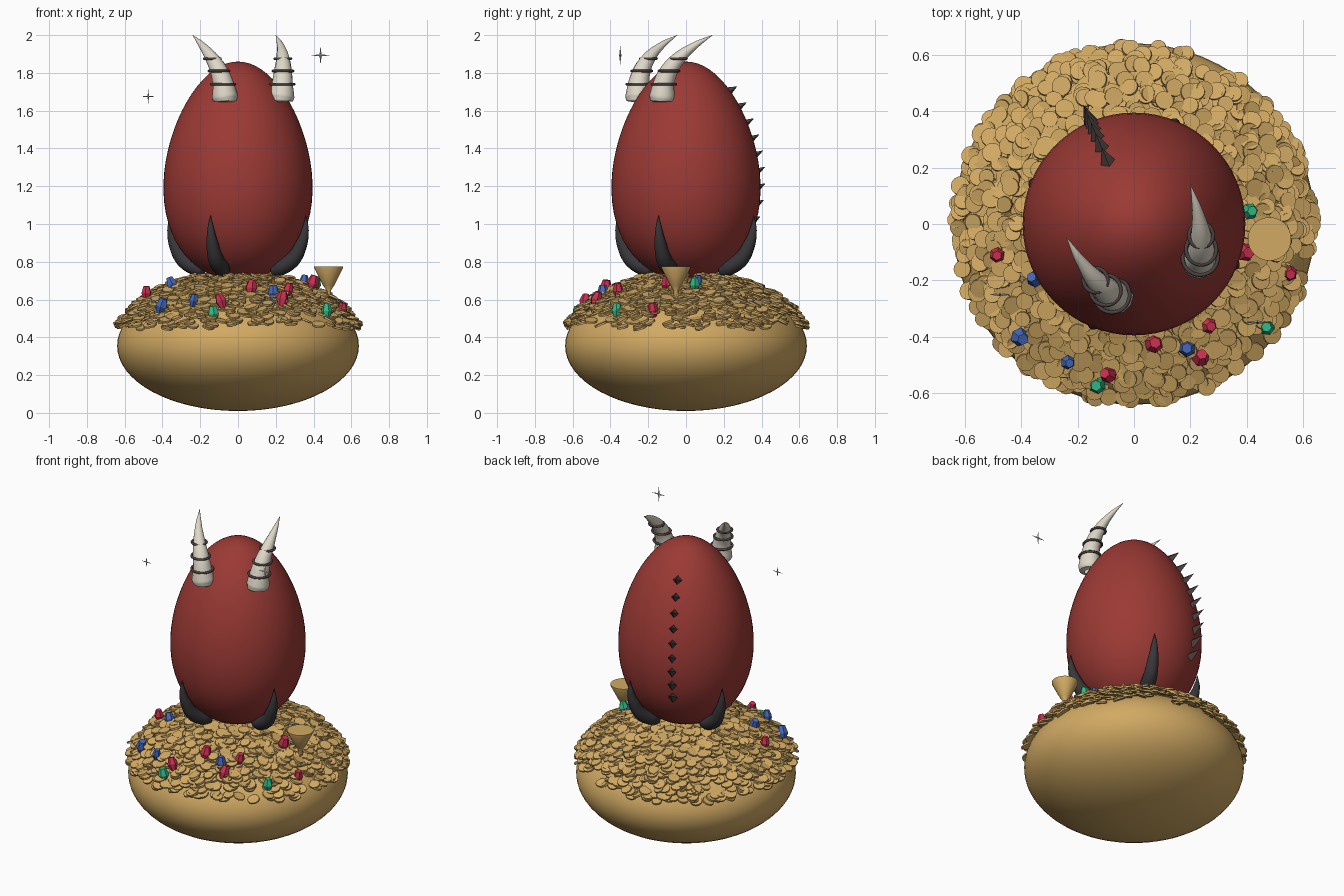
import bpy, bmesh, math, random
from mathutils import Matrix, Vector

random.seed(7)
if "Cube" in bpy.data.objects:
    bpy.data.objects.remove(bpy.data.objects["Cube"])


def material(name, rgb):
    m = bpy.data.materials.new(name)
    m.use_nodes = True
    m.diffuse_color = (*rgb, 1)
    m.node_tree.nodes["Principled BSDF"].inputs["Base Color"].default_value = (*rgb, 1)
    return m


GOLD = material("gold", (0.64, 0.40, 0.125))
RED = material("egg_red", (0.33, 0.042, 0.035))
IVORY = material("horn_ivory", (0.74, 0.69, 0.58))
CLAW = material("claw_black", (0.04, 0.037, 0.04))
SPIKE = material("spike_brown", (0.075, 0.055, 0.052))
RUBY = material("ruby", (0.6, 0.03, 0.08))
SAPPHIRE = material("sapphire", (0.06, 0.14, 0.5))
EMERALD = material("emerald", (0.03, 0.5, 0.24))
STAR = material("sparkle_pale", (0.7, 0.68, 0.6))

TURN = Matrix.Rotation(math.radians(23), 4, 'Z')  # egg faces slightly to its left


def finish(name, bm, mat, angle=None):
    """Turn a bmesh into an object, smooth below the given angle."""
    me = bpy.data.meshes.new(name)
    bmesh.ops.recalc_face_normals(bm, faces=bm.faces)
    bm.to_mesh(me)
    bm.free()
    me.materials.append(mat)
    ob = bpy.data.objects.new(name, me)
    bpy.context.collection.objects.link(ob)
    if angle:
        smooth(ob, angle)
    return ob


def smooth(ob, angle):
    bpy.ops.object.select_all(action='DESELECT')
    ob.select_set(True)
    bpy.context.view_layer.objects.active = ob
    bpy.ops.object.shade_smooth_by_angle(angle=math.radians(angle))


def lathe(name, profile, mat, centre=(0, 0), segments=64, angle=40):
    """Revolve (radius, z) points about a vertical axis."""
    bm = bmesh.new()
    vs = [bm.verts.new((r, 0, z)) for r, z in profile]
    es = [bm.edges.new(p) for p in zip(vs, vs[1:])]
    bmesh.ops.spin(bm, geom=vs + es, cent=(0, 0, 0), axis=(0, 0, 1),
                   angle=math.tau, steps=segments, use_duplicate=False)
    bmesh.ops.remove_doubles(bm, verts=bm.verts, dist=1e-5)
    bmesh.ops.translate(bm, verts=bm.verts, vec=(*centre, 0))
    return finish(name, bm, mat, angle)


def tapered_tube(name, points, mat, frame):
    """Smooth round tube through (x, y, z, radius) points."""
    cu = bpy.data.curves.new(name, 'CURVE')
    cu.dimensions = '3D'
    cu.bevel_depth = 1
    cu.bevel_resolution = 4
    cu.resolution_u = 6
    sp = cu.splines.new('BEZIER')
    sp.bezier_points.add(len(points) - 1)
    for bp, (x, y, z, r) in zip(sp.bezier_points, points):
        bp.co = frame @ Vector((x, y, z))
        bp.radius = r
        bp.handle_left_type = bp.handle_right_type = 'AUTO'
    cu.materials.append(mat)
    ob = bpy.data.objects.new(name, cu)
    bpy.context.collection.objects.link(ob)
    bpy.ops.object.select_all(action='DESELECT')
    ob.select_set(True)
    bpy.context.view_layer.objects.active = ob
    bpy.ops.object.convert(target='MESH')
    smooth(bpy.context.object, 60)


# Mound of gold
def mound_z(r):
    return 0.355 + 0.345 * math.sqrt(max(0, 1 - (r / 0.64) ** 2))


turns = [math.pi * i / 32 for i in range(33)]
lathe("gold_mound", [(0.64 * math.sin(a), 0.355 - 0.345 * math.cos(a)) for a in turns], GOLD)

# Loose coins scattered over the upper half of the mound
bm = bmesh.new()
for i in range(1500):
    r = 0.632 * math.sqrt(random.uniform(0.06, 1))
    a = random.uniform(0, math.tau)
    z = max(mound_z(r), 0.445) + random.uniform(0.005, 0.05)
    tilt = Matrix.Rotation(random.uniform(0, 0.25) + 0.35 * r, 4, 'Y')
    wobble = Matrix.Rotation(random.uniform(-0.35, 0.35), 4, 'X')
    place = Matrix.Rotation(a, 4, 'Z') @ Matrix.Translation((r, 0, z)) @ tilt @ wobble
    size = random.uniform(0.028, 0.036)
    bmesh.ops.create_cone(bm, cap_ends=True, segments=14, radius1=size, radius2=size,
                          depth=0.01, matrix=place)
finish("coins", bm, GOLD, 30)

# Egg, narrower towards the top
lathe("egg", [(0.39 * math.sin(a) * (1 + 0.16 * math.cos(a)), 1.28 - 0.58 * math.cos(a))
              for a in turns], RED)


def egg_radius(z):
    t = (z - 1.28) / 0.58
    return 0.39 * math.sqrt(1 - t * t) * (1 - 0.16 * t)


# Pair of curved horns with dark rings
for side, word in ((1, "left"), (-1, "right")):
    path = [(0.16, -0.207, 1.645, 0.03), (0.16, -0.207, 1.652, 0.062),
            (0.163, -0.206, 1.675, 0.068), (0.17, -0.2, 1.74, 0.056),
            (0.184, -0.176, 1.81, 0.047), (0.203, -0.13, 1.875, 0.036),
            (0.225, -0.045, 1.945, 0.019), (0.239, 0.051, 2.0, 0.001)]
    path = [(side * x, y, z, r) for x, y, z, r in path]
    tapered_tube(word + "_horn", path, IVORY, TURN)
    for n, (x, y, z, r) in enumerate(path[3:6], 1):
        bpy.ops.mesh.primitive_torus_add(location=TURN @ Vector((x, y, z)), major_segments=28,
                                         minor_segments=8, major_radius=r + 0.007,
                                         minor_radius=0.007)
        ring = bpy.context.object
        ring.name = f"{word}_horn_ring_{n}"
        ring.data.materials.append(SPIKE)
        smooth(ring, 60)

# Four claws gripping the lower egg
for i, word in enumerate(("back_left", "back_right", "front_right", "front_left")):
    frame = TURN @ Matrix.Rotation(math.radians(45 + 90 * i), 4, 'Z')
    tapered_tube("claw_" + word,
                 [(0.19, 0, 0.755, 0.015), (0.2, 0, 0.757, 0.036), (0.24, 0, 0.77, 0.045),
                  (0.31, 0, 0.81, 0.042), (0.36, 0, 0.89, 0.033), (0.384, 0, 0.97, 0.019),
                  (0.388, 0, 1.045, 0.001)], CLAW, frame)

# Row of four-sided spikes down the back
bm = bmesh.new()
for i in range(9):
    z = 1.7 - 0.086 * i
    length = 0.07 + 0.03 * math.sin(math.pi * (i + 1) / 10)
    place = (TURN @ Matrix.Rotation(math.pi / 2, 4, 'Z')
             @ Matrix.Translation((egg_radius(z) + 0.022, 0, z + 0.01))
             @ Matrix.Rotation(math.radians(62), 4, 'Y'))
    bmesh.ops.create_cone(bm, cap_ends=True, segments=4, radius1=0.033, radius2=0,
                          depth=length, matrix=place)
finish("back_spikes", bm, SPIKE)

# Goblet standing in the coins
lathe("goblet", [(0, 0.58), (0.045, 0.58), (0.045, 0.59), (0.013, 0.6), (0.013, 0.65),
                 (0.03, 0.675), (0.077, 0.768), (0.077, 0.776), (0, 0.776)],
      GOLD, (0.48, -0.053), 32)

# Faceted gems
GEMS = (
    ("ruby", RUBY, [(-0.485, -0.11, 0.635), (0.55, -0.175, 0.545), (0.395, -0.1, 0.685),
                    (0.265, -0.36, 0.65), (0.07, -0.425, 0.66), (0.235, -0.475, 0.6),
                    (-0.09, -0.535, 0.59)]),
    ("sapphire", SAPPHIRE, [(-0.35, -0.195, 0.68), (-0.405, -0.4, 0.565),
                            (-0.235, -0.49, 0.595), (0.188, -0.44, 0.635),
                            (0.35, 0.06, 0.695)]),
    ("emerald", EMERALD, [(0.41, 0.045, 0.68), (0.47, -0.365, 0.54), (-0.13, -0.57, 0.525)]))
for name, mat, spots in GEMS:
    bm = bmesh.new()
    for spot in spots:
        size = random.uniform(0.026, 0.034)
        place = (Matrix.Translation(spot) @ Matrix.Rotation(random.uniform(0, 3), 4, 'Z')
                 @ Matrix.Rotation(random.uniform(-0.4, 0.4), 4, 'X')
                 @ Matrix.Diagonal((1, 1, 1.3, 1)))
        bmesh.ops.create_cone(bm, cap_ends=True, segments=6, radius1=size, radius2=size * 0.6,
                              depth=size, matrix=place @ Matrix.Translation((0, 0, size / 2)))
        bmesh.ops.create_cone(bm, cap_ends=True, segments=6, radius1=size * 0.5, radius2=size,
                              depth=size, matrix=place @ Matrix.Translation((0, 0, -size / 2)))
    bmesh.ops.remove_doubles(bm, verts=bm.verts, dist=1e-4)
    finish(name + "_gems", bm, mat)

# Floating four-pointed sparkles
for n, (spot, size) in enumerate((((0.437, -0.348, 1.893), 0.05),
                                  ((-0.475, -0.25, 1.675), 0.038)), 1):
    bm = bmesh.new()
    rim = []
    for i in range(8):
        a, r = math.pi * i / 4, size * (0.15 if i % 2 else 1)
        rim.append(bm.verts.new((r * math.cos(a), 0, r * math.sin(a))))
    for y in (-0.006, 0.006):
        tip = bm.verts.new((0, y, 0))
        for i in range(8):
            bm.faces.new((rim[i], rim[(i + 1) % 8], tip))
    bmesh.ops.translate(bm, verts=bm.verts, vec=spot)
    finish(f"sparkle_{n}", bm, STAR)
